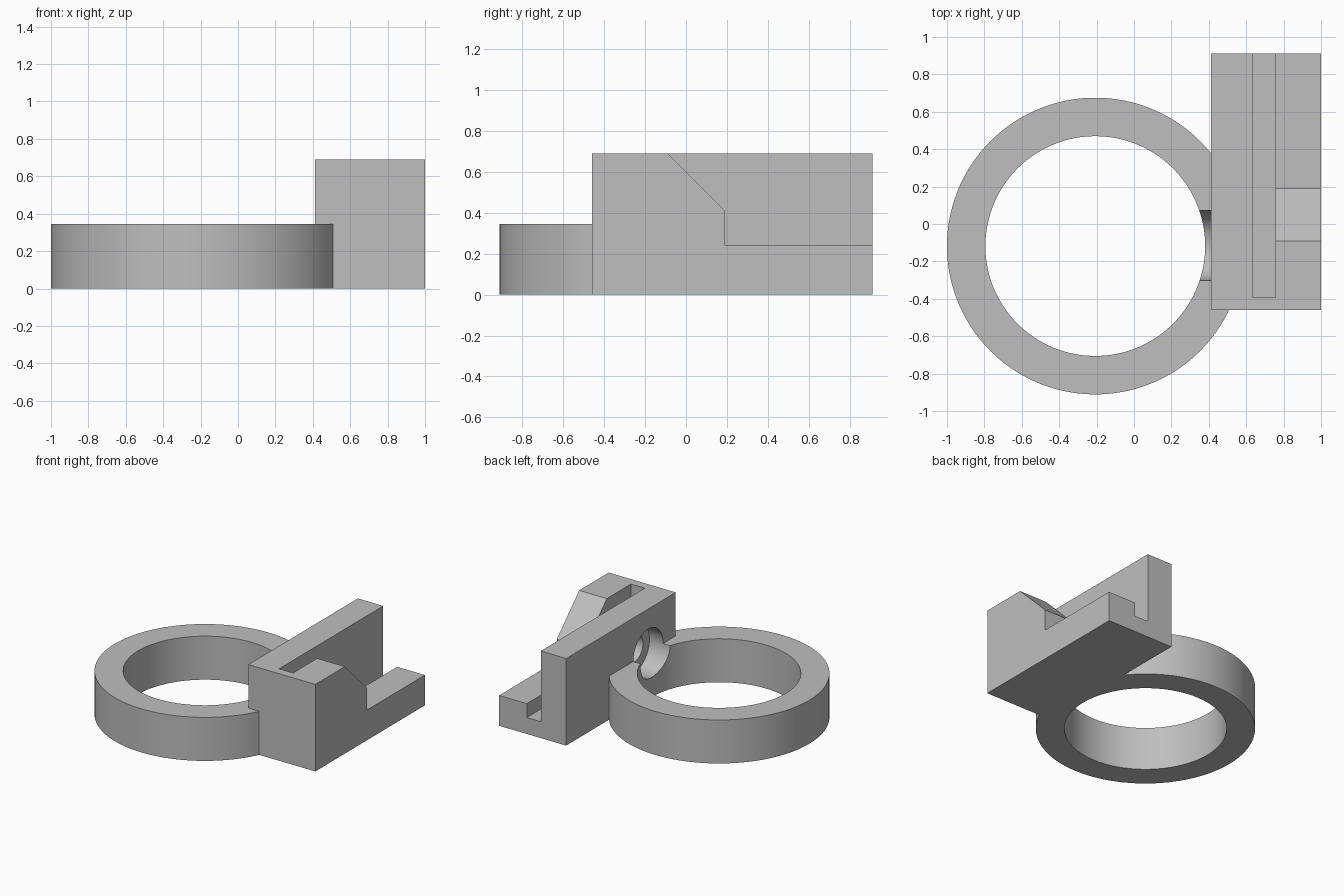
import bpy, bmesh, math
from mathutils import Vector, Matrix

cube = bpy.data.objects.get("Cube")
if cube:
    bpy.data.objects.remove(cube, do_unlink=True)

gray = bpy.data.materials.new("plain gray")
gray.use_nodes = True
gray.diffuse_color = (0.52, 0.52, 0.52, 1)
gray.node_tree.nodes["Principled BSDF"].inputs["Base Color"].default_value = gray.diffuse_color


def prism(name, points, direction):
    """Solid made by pushing a flat outline along a direction."""
    bm = bmesh.new()
    face = bm.faces.new([bm.verts.new(p) for p in points])
    ext = bmesh.ops.extrude_face_region(bm, geom=[face])
    moved = [g for g in ext["geom"] if isinstance(g, bmesh.types.BMVert)]
    bmesh.ops.translate(bm, verts=moved, vec=direction)
    bmesh.ops.recalc_face_normals(bm, faces=bm.faces)
    mesh = bpy.data.meshes.new(name)
    bm.to_mesh(mesh)
    bm.free()
    mesh.materials.append(gray)
    obj = bpy.data.objects.new(name, mesh)
    bpy.context.collection.objects.link(obj)
    return obj


def box(name, x0, x1, y0, y1, z0, z1):
    outline = [(x0, y0, z0), (x1, y0, z0), (x1, y1, z0), (x0, y1, z0)]
    return prism(name, outline, (0, 0, z1 - z0))


def cylinder(name, start, radius, direction, sides):
    turn = Vector(direction).to_track_quat('Z', 'Y')
    angles = [2 * math.pi * i / sides for i in range(sides)]
    outline = [Vector(start) + turn @ Vector((radius * math.cos(a), radius * math.sin(a), 0))
               for a in angles]
    return prism(name, outline, direction)


def combine(target, other, operation):
    """Apply a boolean and discard the helper solid."""
    mod = target.modifiers.new("boolean", 'BOOLEAN')
    mod.operation = operation
    mod.solver = 'EXACT'
    mod.object = other
    bpy.context.view_layer.update()
    bpy.ops.object.select_all(action='DESELECT')
    bpy.context.view_layer.objects.active = target
    target.select_set(True)
    bpy.ops.object.modifier_apply(modifier=mod.name)
    bpy.data.objects.remove(other, do_unlink=True)


# Ring
cx, cy = -0.207, -0.118
holder = cylinder("ring_holder", (cx, cy, 0), 0.793, (0, 0, 0.345), 160)
combine(holder, cylinder("ring_opening", (cx, cy, -0.1), 0.5875, (0, 0, 0.6), 160), 'DIFFERENCE')

# Mounting block beside the ring
combine(holder, box("block", 0.412, 1, -0.46, 0.912, 0, 0.69), 'UNION')

# Long slot, open at the back
combine(holder, box("slot", 0.635, 0.757, -0.392, 1.1, 0.13, 0.9), 'DIFFERENCE')

# Lowered outer wall with sloped shoulder
step = [(-0.19, 0.79), (0.19, 0.41), (0.19, 0.24), (1.1, 0.24), (1.1, 0.79)]
combine(holder, prism("step", [(0.7, y, z) for y, z in step], (0.5, 0, 0)), 'DIFFERENCE')

# Counterbored screw hole, from the ring side into the slot
combine(holder, cylinder("counterbore", (0.2, -0.115, 0.345), 0.187, (0.332, 0, 0), 64), 'DIFFERENCE')
combine(holder, cylinder("screw_hole", (0.45, -0.115, 0.345), 0.106, (0.24, 0, 0), 48), 'DIFFERENCE')

bpy.ops.object.shade_smooth_by_angle(angle=math.radians(30))
